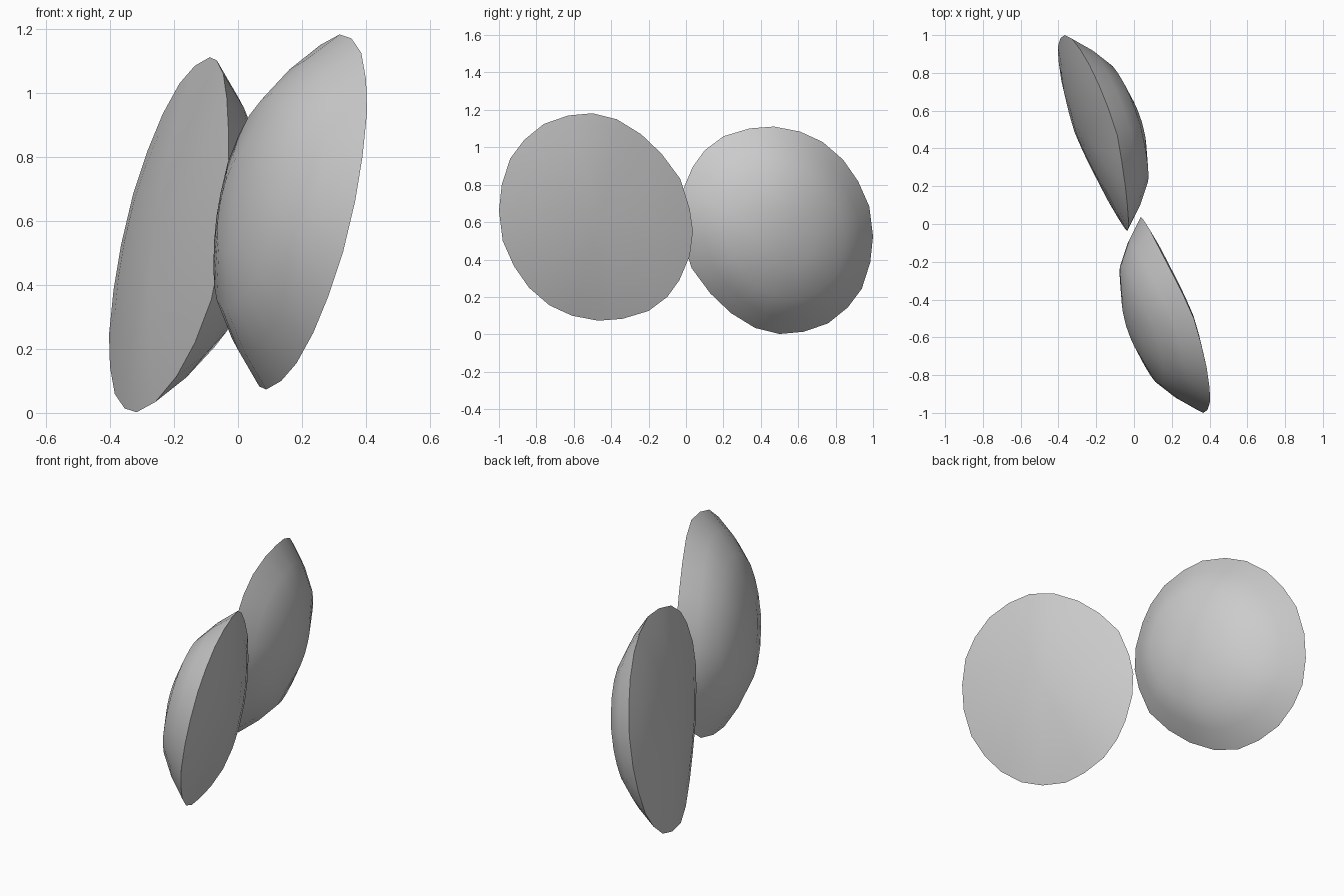
import bpy, bmesh
from mathutils import Vector

if "Cube" in bpy.data.objects:
    bpy.data.objects.remove(bpy.data.objects["Cube"])

CENTRE = Vector((0.20, -0.48, 0.625))
NORMAL = Vector((0.940, 0.287, -0.187))
# slightly egg-shaped rim outline seen from the side (y, z)
OUTLINE = [(-1, .66), (-.985, .8), (-.94, .94), (-.865, 1.04), (-.76, 1.125), (-.63, 1.17),
           (-.5, 1.182), (-.37, 1.15), (-.24, 1.07), (-.13, .965), (-.03, .83), (.02, .67),
           (.037, .55), (.02, .42), (-.035, .29), (-.1, .2), (-.2, .125), (-.34, .083),
           (-.47, .073), (-.61, .1), (-.73, .155), (-.84, .25), (-.92, .365), (-.98, .5)]
# dome rings from rim inwards: (radius fraction, height)
DOME = [(1.0, 0.0), (0.82, 0.094), (0.61, 0.176), (0.29, 0.222), (0.0, 0.236)]
# shallow bulge of the other side
BACK = [(1.0, 0.0), (0.8, -0.024), (0.5, -0.048), (0.25, -0.06), (0.0, -0.064)]


def rim_point(y, z, r):
    """Point on the tilted rim surface, scaled to r, with a twist on the inner half."""
    v, w = (y - CENTRE.y) * r, (z - CENTRE.z) * r
    u = -0.305 * v + 0.199 * w - 0.22 * max(0, v) * w
    return CENTRE + Vector((u, v, w))


def shell(name, mirrored):
    """Deep dome and shallow back sharing one rim; mirrored through the middle if asked."""
    bm = bmesh.new()
    count = len(OUTLINE)
    rim = [bm.verts.new(rim_point(y, z, 1)) for y, z in OUTLINE]
    for profile in (DOME, BACK):
        loops = [rim] + [[bm.verts.new(rim_point(y, z, r) - NORMAL * h) for y, z in OUTLINE]
                         for r, h in profile[1:-1]]
        tip = bm.verts.new(CENTRE - NORMAL * profile[-1][1])
        for i in range(count):
            j = (i + 1) % count
            for a, b in zip(loops, loops[1:]):
                bm.faces.new((a[i], a[j], b[j], b[i]))
            bm.faces.new((loops[-1][i], loops[-1][j], tip))
    if mirrored:
        for vert in bm.verts:
            vert.co = Vector((-vert.co.x, -vert.co.y, 1.184 - vert.co.z))
    bmesh.ops.recalc_face_normals(bm, faces=bm.faces)
    mesh = bpy.data.meshes.new(name)
    bm.to_mesh(mesh)
    bm.free()
    ob = bpy.data.objects.new(name, mesh)
    bpy.context.collection.objects.link(ob)
    bpy.ops.object.select_all(action='DESELECT')
    ob.select_set(True)
    bpy.context.view_layer.objects.active = ob
    bpy.ops.object.shade_smooth_by_angle(angle=0.7)


shell("front_dome", False)
shell("rear_dome", True)
